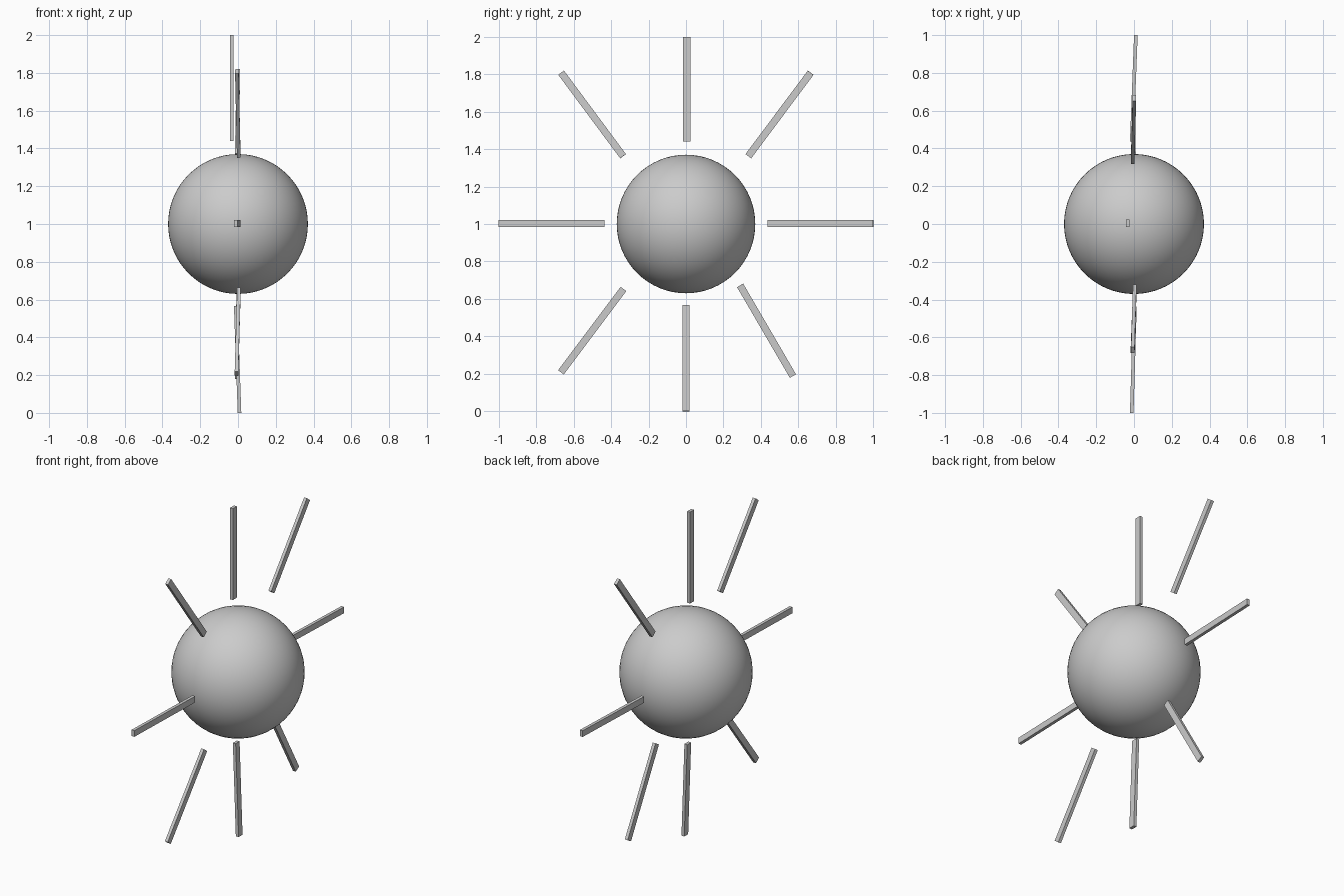
import bpy
from mathutils import Vector, Matrix

if "Cube" in bpy.data.objects:
    bpy.data.objects.remove(bpy.data.objects["Cube"])

grey = bpy.data.materials.new("light_grey")
grey.diffuse_color = (0.6, 0.6, 0.6, 1)
grey.use_nodes = True
grey.node_tree.nodes["Principled BSDF"].inputs["Base Color"].default_value = grey.diffuse_color

# Smooth central ball
bpy.ops.mesh.primitive_uv_sphere_add(segments=64, ring_count=32, radius=0.37, location=(0, 0, 1))
ball = bpy.context.object
ball.name = "ball"
ball.data.materials.append(grey)
bpy.ops.object.shade_smooth()


def ray(name, inner, outer, width=0.038, depth=0.019):
    """Flat bar from inner to outer point, thin along x."""
    a, b = Vector(inner), Vector(outer)
    along = (b - a).normalized()
    side = along.cross(Vector((1, 0, 0))).normalized()
    thin = side.cross(along)
    bpy.ops.mesh.primitive_cube_add(size=1)
    o = bpy.context.object
    o.name = name
    turn = Matrix((thin, side, along)).transposed().to_4x4()
    o.data.transform(Matrix.Translation((a + b) / 2) @ turn
                     @ Matrix.Diagonal((depth, width, (b - a).length, 1)))
    o.data.materials.append(grey)


# Eight loose, slightly tilted rays around the ball
ray("ray_top", (-0.034, 0.004, 1.44), (-0.034, 0.004, 2.0))
ray("ray_bottom", (-0.012, 0, 0.567), (0.008, 0, 0.0))
ray("ray_back", (-0.012, 0.435, 1.003), (0.010, 1.0, 1.003))
ray("ray_front", (0.005, -0.435, 1.003), (-0.012, -1.0, 1.003))
ray("ray_upper_back", (-0.007, 0.333, 1.362), (0.002, 0.666, 1.808))
ray("ray_upper_front", (0.004, -0.336, 1.362), (-0.006, -0.667, 1.808))
ray("ray_lower_front", (0.005, -0.334, 0.653), (-0.008, -0.668, 0.208))
ray("ray_lower_back", (0.002, 0.289, 0.672), (-0.006, 0.571, 0.188))
